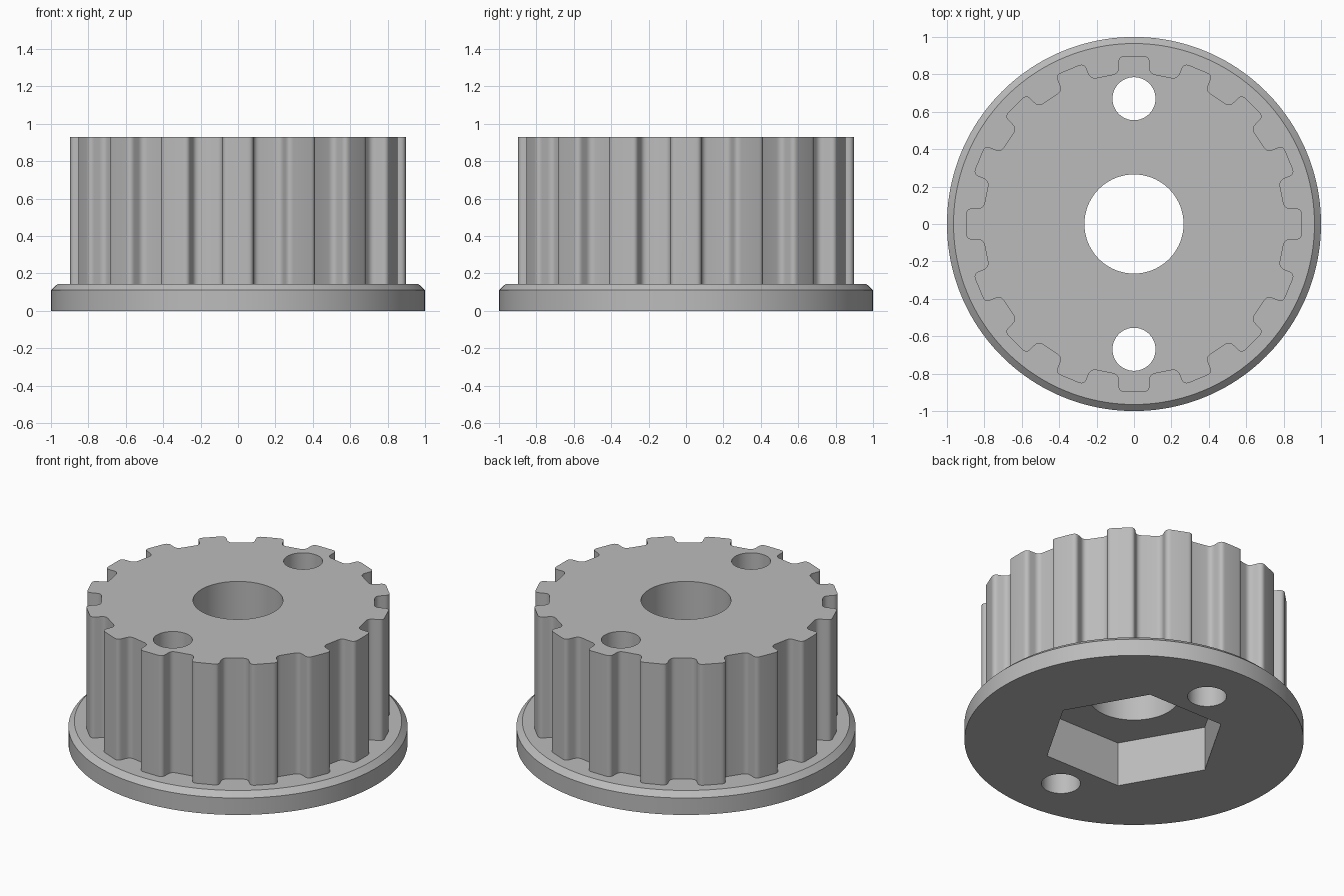
import bpy, bmesh, math
from mathutils import Vector, Matrix

if "Cube" in bpy.data.objects:
    bpy.data.objects.remove(bpy.data.objects["Cube"])

TEETH, OUTER, ROOT, HALF = 16, 0.897, 0.805, 0.083
TOP, FLANGE = 0.93, 0.143

metal = bpy.data.materials.new("plain_grey")
metal.diffuse_color = (0.5, 0.5, 0.5, 1)
metal.use_nodes = True
metal.node_tree.nodes["Principled BSDF"].inputs["Base Color"].default_value = metal.diffuse_color


def circle(r, n=160, turn=0.0):
    return [Vector((r * math.cos(turn + math.tau * i / n),
                    r * math.sin(turn + math.tau * i / n))) for i in range(n)]


def loft(name, sections):
    """Solid through stacked outlines [(z, points), ...]."""
    bm = bmesh.new()
    rings = [[bm.verts.new((p.x, p.y, z)) for p in pts] for z, pts in sections]
    n = len(rings[0])
    for a, b in zip(rings, rings[1:]):
        for i in range(n):
            j = (i + 1) % n
            bm.faces.new((a[i], a[j], b[j], b[i]))
    bm.faces.new(rings[0][::-1])
    bm.faces.new(rings[-1])
    me = bpy.data.meshes.new(name)
    bm.to_mesh(me)
    bm.free()
    me.materials.append(metal)
    ob = bpy.data.objects.new(name, me)
    bpy.context.collection.objects.link(ob)
    return ob


def rounded(pts, trim, steps=6):
    """Round every corner of a closed outline."""
    out = []
    for i, p in enumerate(pts):
        a = p + (pts[i - 1] - p).normalized() * trim
        b = p + (pts[(i + 1) % len(pts)] - p).normalized() * trim
        for k in range(steps + 1):
            t = k / steps
            out.append(a * (1 - t) ** 2 + p * 2 * t * (1 - t) + b * t * t)
    return out


def boolean(target, tool, operation):
    mod = target.modifiers.new(operation.lower(), 'BOOLEAN')
    mod.operation, mod.solver, mod.object = operation, 'EXACT', tool
    bpy.context.view_layer.objects.active = target
    bpy.ops.object.modifier_apply(modifier=mod.name)
    bpy.data.objects.remove(tool, do_unlink=True)


# Flange disc with chamfered upper rim
pulley = loft("toothed_pulley", [(0, circle(1)), (0.11, circle(1)),
                                 (FLANGE, circle(0.965))])

# Toothed drum
corners = []
for i in range(TEETH):
    rot = Matrix.Rotation(math.tau * i / TEETH, 2)
    for r, t in ((ROOT, -HALF), (OUTER, -HALF), (OUTER, HALF), (ROOT, HALF)):
        corners.append(rot @ Vector((r, t)))
profile = rounded(corners, 0.032)
boolean(pulley, loft("drum", [(0.07, profile), (TOP, profile)]), 'UNION')

# Centre bore, two bolt holes and hexagonal pocket underneath
bore = circle(0.265, 96)
boolean(pulley, loft("bore", [(-0.1, bore), (1.1, bore)]), 'DIFFERENCE')
for y in (-0.67, 0.67):
    hole = [p + Vector((0, y)) for p in circle(0.115, 64)]
    boolean(pulley, loft("bolt_hole", [(-0.1, hole), (1.1, hole)]), 'DIFFERENCE')
hexagon = circle(0.545, 6)
boolean(pulley, loft("hex_pocket", [(-0.1, hexagon), (0.29, hexagon)]), 'DIFFERENCE')

# Smooth curved walls, keep edges crisp
bpy.ops.object.select_all(action='DESELECT')
pulley.select_set(True)
bpy.context.view_layer.objects.active = pulley
bpy.ops.object.shade_smooth_by_angle(angle=math.radians(25))
